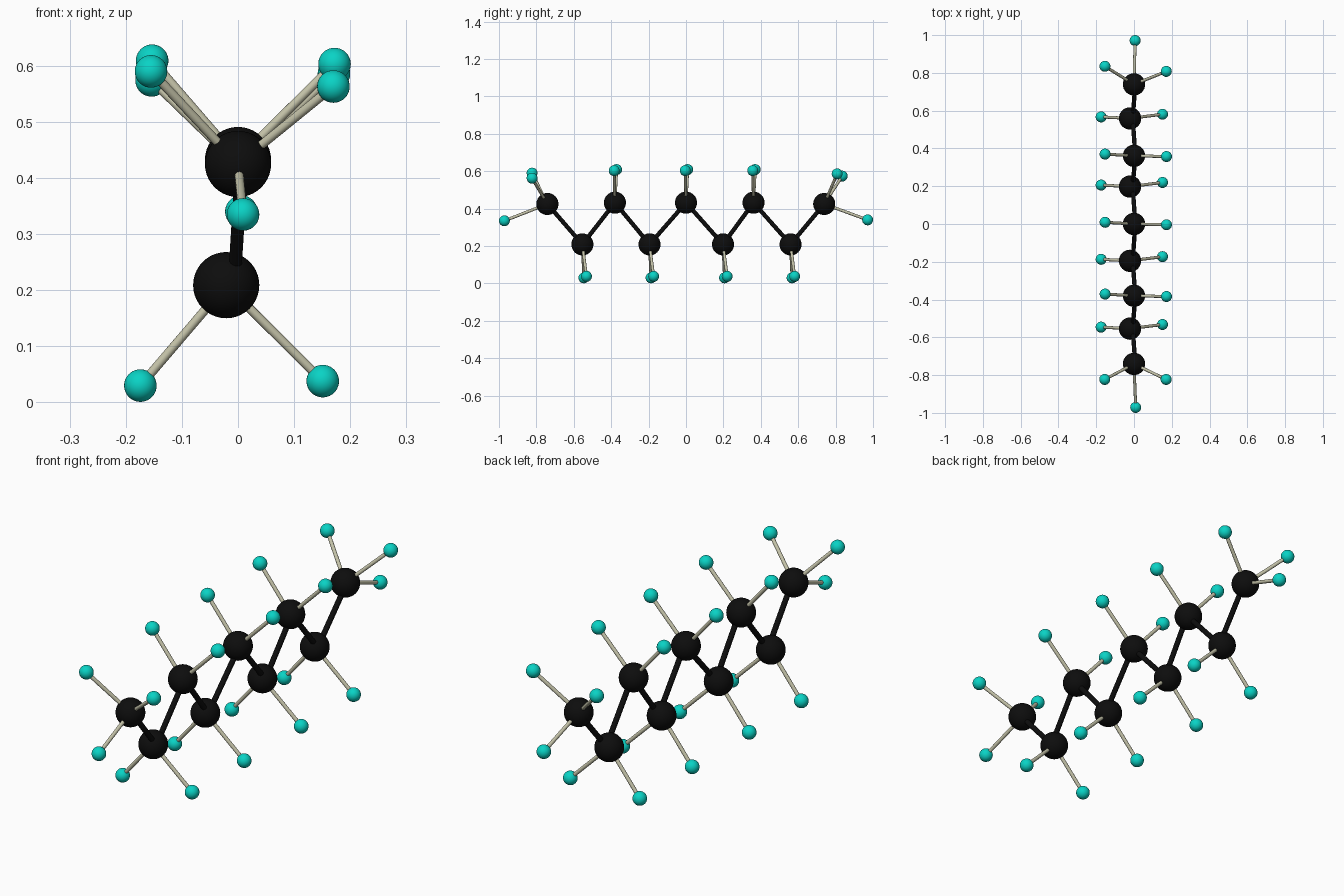
import bpy
from mathutils import Vector

if "Cube" in bpy.data.objects:
    bpy.data.objects.remove(bpy.data.objects["Cube"])


def material(name, rgb):
    m = bpy.data.materials.new(name)
    m.diffuse_color = (*rgb, 1)
    m.use_nodes = True
    m.node_tree.nodes["Principled BSDF"].inputs["Base Color"].default_value = m.diffuse_color
    return m


BLACK = material("black", (0.004, 0.004, 0.004))
TEAL = material("teal", (0.003, 0.65, 0.56))
TAN = material("pale_tan", (0.56, 0.55, 0.40))


def finish(name, mat):
    ob = bpy.context.object
    ob.name = name
    ob.data.materials.append(mat)
    bpy.ops.object.shade_smooth_by_angle()


def ball(name, loc, r, mat):
    bpy.ops.mesh.primitive_uv_sphere_add(segments=32, ring_count=20, radius=r, location=loc)
    finish(name, mat)


def rod(name, a, b, r, mat):
    a, b = Vector(a), Vector(b)
    d = b - a
    bpy.ops.mesh.primitive_cylinder_add(vertices=16, radius=r, depth=d.length,
                                        location=(a + b) / 2,
                                        rotation=d.to_track_quat('Z', 'Y').to_euler())
    finish(name, mat)


def hydrogen(carbon, loc):
    rod("hydrogen_bond", carbon, loc, 0.008, TAN)
    ball("hydrogen_atom", loc, 0.029, TEAL)


# zigzag carbon chain, even atoms high and odd atoms low
ys = [-0.741, -0.554, -0.38, -0.195, 0.0, 0.198, 0.361, 0.559, 0.739]
carbons = []
for i, y in enumerate(ys):
    high = i % 2 == 0
    z = (0.425 if i in (0, 8) else 0.432) if high else 0.209
    c = (0.0 if high else -0.021, y, z)
    carbons.append(c)
    ball("carbon_atom", c, 0.059, BLACK)
    # side hydrogens on the inner carbons
    if 0 < i < 8:
        if high:
            hydrogen(c, (-0.153, y + 0.009, 0.609))
            hydrogen(c, (0.172, y - 0.004, 0.603))
        else:
            hydrogen(c, (-0.174, y + 0.008, 0.030))
            hydrogen(c, (0.151, y + 0.022, 0.038))

# carbon bonds, slightly off the atom centres
for i in range(8):
    ends = [(0.007 if k % 2 == 0 else -0.007, carbons[k][1], carbons[k][2]) for k in (i, i + 1)]
    rod("carbon_bond", ends[0], ends[1], 0.0115, BLACK)

# three hydrogens on each end carbon
for p in [(0.009, -0.971, 0.335), (-0.155, -0.823, 0.590), (0.170, -0.823, 0.563)]:
    hydrogen(carbons[0], p)
for p in [(0.006, 0.971, 0.340), (-0.154, 0.835, 0.574), (0.171, 0.808, 0.586)]:
    hydrogen(carbons[8], p)
